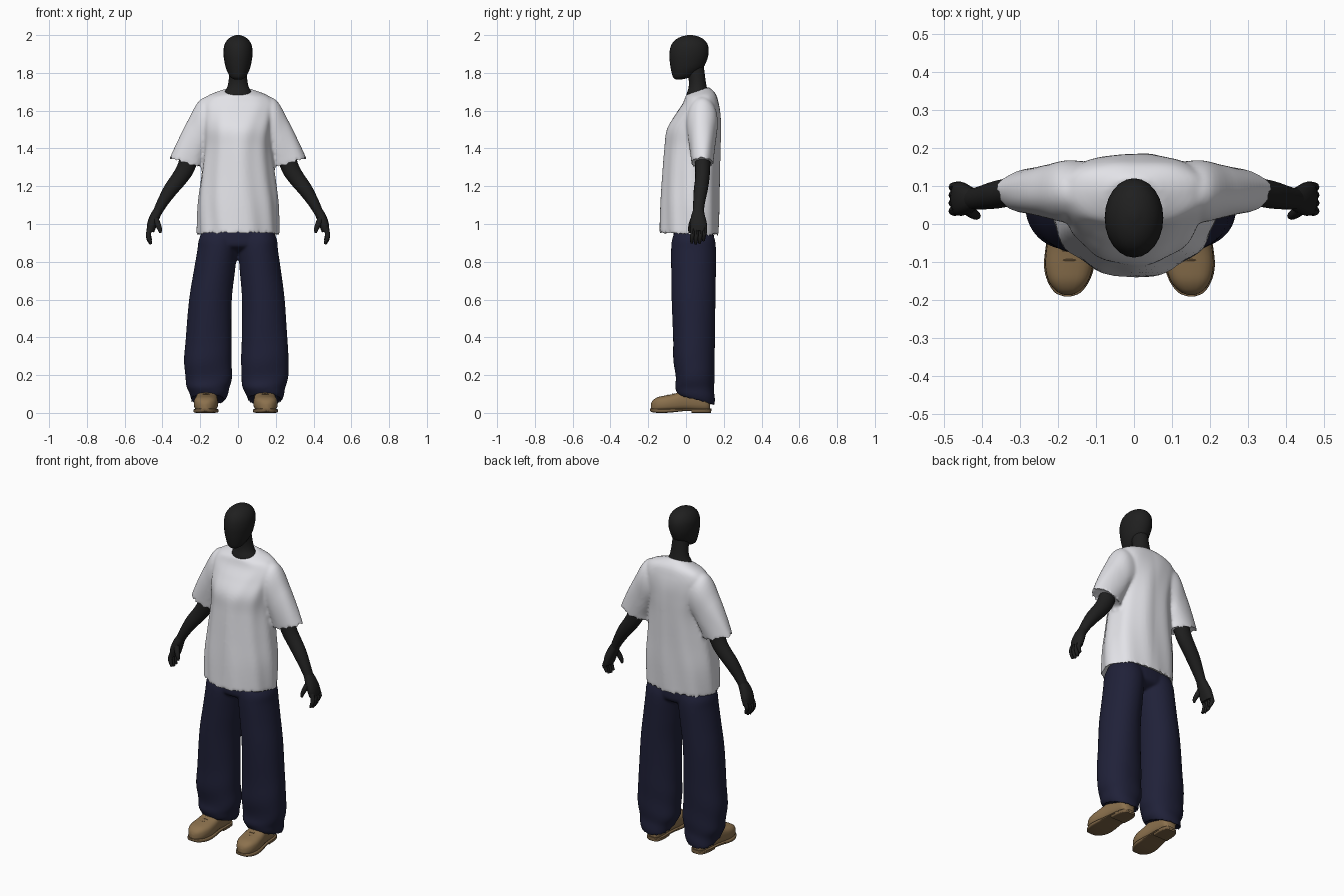
import bpy, bmesh, math
from mathutils import Vector

if "Cube" in bpy.data.objects:
    bpy.data.objects.remove(bpy.data.objects["Cube"])


def material(name, rgb):
    m = bpy.data.materials.new(name)
    m.diffuse_color = (*rgb, 1)
    m.use_nodes = True
    m.node_tree.nodes["Principled BSDF"].inputs["Base Color"].default_value = m.diffuse_color
    return m


BLACK = material("matte_black", (0.014, 0.014, 0.014))
WHITE = material("cotton_white", (0.77, 0.77, 0.81))
NAVY = material("navy_cloth", (0.014, 0.015, 0.040))
TAN = material("tan_leather", (0.26, 0.165, 0.075))
SOLE = material("brown_sole", (0.19, 0.12, 0.056))


def spline(a, b, c, d, t):
    return [0.5 * (2 * q + (r - p) * t + (2 * p - 5 * q + 4 * r - s) * t * t
                   + (3 * q - p - 3 * r + s) * t ** 3) for p, q, r, s in zip(a, b, c, d)]


def shade(ob, angle=50):
    bpy.ops.object.select_all(action='DESELECT')
    ob.select_set(True)
    bpy.context.view_layer.objects.active = ob
    bpy.ops.object.shade_smooth_by_angle(angle=math.radians(angle))


def loft(name, mat, rings, n=24, steps=4, lips=(False, False), fold=None):
    """Skin superellipse rings: (centre, axis A, axis B, exponent)."""
    keys = [[*c, *a, *b, e] for c, a, b, e in rings]
    k = [keys[0]] + keys + [keys[-1]]
    rows = [spline(*k[i:i + 4], s / steps) for i in range(len(keys) - 1) for s in range(steps)]
    rows.append(keys[-1])

    # turned-in hems
    def lip(row, nxt):
        d = (Vector(nxt[:3]) - Vector(row[:3])).normalized() * 0.02
        return [*(Vector(row[:3]) + d), *(v * 0.94 for v in row[3:9]), row[9]]
    total = len(rows) - 1
    tagged = [(r, i / total) for i, r in enumerate(rows)]
    if lips[0]:
        tagged.insert(0, (lip(rows[0], rows[1]), 0))
    if lips[1]:
        tagged.append((lip(rows[-1], rows[-2]), 1))

    bm = bmesh.new()
    grid = []
    for r, t in tagged:
        c, a, b, e = Vector(r[:3]), Vector(r[3:6]), Vector(r[6:9]), 2 / r[9]
        loop = []
        for j in range(n):
            w = 2 * math.pi * j / n
            cx, sy = math.cos(w), math.sin(w)
            f = fold(t, w) if fold else 1
            loop.append(bm.verts.new(c + a * (math.copysign(abs(cx) ** e, cx) * f)
                                     + b * (math.copysign(abs(sy) ** e, sy) * f)))
        grid.append(loop)
    for lo, hi in zip(grid, grid[1:]):
        for j in range(n):
            bm.faces.new((lo[j], lo[(j + 1) % n], hi[(j + 1) % n], hi[j]))
    bm.faces.new(grid[0])
    bm.faces.new(grid[-1])
    bmesh.ops.recalc_face_normals(bm, faces=bm.faces)
    me = bpy.data.meshes.new(name)
    bm.to_mesh(me)
    bm.free()
    ob = bpy.data.objects.new(name, me)
    bpy.context.collection.objects.link(ob)
    me.materials.append(mat)
    shade(ob)
    return ob


def sew(name, parts, voxel):
    """Fuse overlapping cloth parts into one softened garment."""
    bpy.ops.object.select_all(action='DESELECT')
    for p in parts:
        p.select_set(True)
    bpy.context.view_layer.objects.active = parts[0]
    bpy.ops.object.join()
    ob = bpy.context.view_layer.objects.active
    ob.name = name
    rm = ob.modifiers.new("fuse", 'REMESH')
    rm.mode, rm.voxel_size = 'VOXEL', voxel
    sm = ob.modifiers.new("soften", 'SMOOTH')
    sm.factor, sm.iterations = 0.5, 5
    for m in ("fuse", "soften"):
        bpy.ops.object.modifier_apply(modifier=m)
    shade(ob, 60)


def level(z, x0, x1, y0, y1, tilt=0, e=2):
    """Horizontal ring from its bounds; tilt raises the back."""
    return (((x0 + x1) / 2, (y0 + y1) / 2, z), ((x1 - x0) / 2, 0, 0), (0, (y1 - y0) / 2, tilt), e)


def limb(name, mat, pts, n=12, steps=3, e=2):
    """Tube along points (x, y, z, in-plane radius, depth radius)."""
    rings = []
    for i, p in enumerate(pts):
        a, b = pts[max(i - 1, 0)], pts[min(i + 1, len(pts) - 1)]
        d = Vector((b[0] - a[0], 0, b[2] - a[2])).normalized()
        rings.append((p[:3], (-d.z * p[3], 0, d.x * p[3]), (0, p[4], 0), e))
    return loft(name, mat, rings, n, steps)


# Head and neck
loft("head", BLACK, [level(z, -w, w, f, b) for z, w, f, b in (
    (1.766, .020, -.056, -.02), (1.780, .042, -.070, .03), (1.82, .062, -.080, .085),
    (1.86, .072, -.086, .108), (1.90, .077, -.088, .119), (1.94, .074, -.081, .118),
    (1.97, .060, -.062, .102), (1.99, .037, -.030, .072), (2.0, .010, .01, .035))])
loft("neck", BLACK, [level(z, -w, w, f, b) for z, w, f, b in (
    (1.65, .085, .000, .120), (1.69, .075, .004, .118), (1.725, .057, .014, .110),
    (1.765, .049, .014, .103), (1.83, .045, -.005, .095))])


# Shirt body: broad back, front tapering to the middle, vertical drape folds
def drape(t, w):
    bow = abs(math.sin(2 * w)) * (.05 if math.sin(w) > 0 else -.07 * (1 - t))
    wave = .022 * (1 - t) ** .7 * math.sin(9 * w + 2 * math.sin(5 * t))
    return 1 + (bow + wave) * min(1, (1 - t) * 6)


shirt = [loft("shirt_body", WHITE, [level(z, -w, w, f, b, t, e) for z, w, f, b, t, e in (
    (.938, .215, -.145, .168, -.004, 2.15), (1.10, .212, -.137, .174, 0, 2.15),
    (1.25, .195, -.126, .177, 0, 2.1), (1.40, .178, -.114, .181, 0, 2.1),
    (1.50, .180, -.102, .183, 0, 2.2), (1.58, .186, -.057, .181, 0, 2.3),
    (1.64, .190, -.019, .171, .004, 2.3), (1.680, .155, -.005, .155, .012, 2.2),
    (1.704, .079, .000, .121, .021, 2))],
    n=64, steps=5, lips=(True, False), fold=drape)]

# Shared waist of the trousers
trousers = [loft("trouser_seat", NAVY, [level(z, -w, w, f, b, 0, 2.2) for z, w, f, b in (
    (.850, .07, .0, .09), (.880, .185, -.062, .142), (.93, .198, -.068, .148),
    (.99, .185, -.062, .140))], n=40)]

for s, side in ((-1, "left"), (1, "right")):
    # Sleeve, given by outer and inner edge points
    rings = []
    for xo, zo, xi, zi, d in ((.10, 1.680, .10, 1.43, .074), (.197, 1.660, .145, 1.40, .082),
                              (.265, 1.55, .162, 1.36, .073), (.321, 1.44, .178, 1.322, .064),
                              (.366, 1.338, .188, 1.284, .057)):
        rings.append(((s * (xo + xi) / 2, .086, (zo + zi) / 2),
                      (s * (xo - xi) / 2, 0, (zo - zi) / 2), (0, d, 0), 2.1))
    shirt.append(loft("sleeve_" + side, WHITE, rings, n=36, steps=5, lips=(False, True),
                      fold=lambda t, w: 1 + .02 * math.sin(5 * w + 7 * t) * t))

    # Arm and hand
    limb("arm_" + side, BLACK, [(s * x, y, z, a, b) for x, y, z, a, b in (
        (.235, .088, 1.42, .05, .045), (.275, .088, 1.30, .047, .040),
        (.312, .086, 1.24, .043, .038), (.358, .078, 1.18, .038, .037),
        (.402, .069, 1.11, .029, .031), (.428, .065, 1.06, .024, .028))], n=16)
    limb("palm_" + side, BLACK, [(s * x, y, z, a, b) for x, y, z, a, b in (
        (.418, .066, 1.08, .022, .026), (.437, .064, 1.045, .026, .036),
        (.455, .066, 1.00, .026, .045), (.464, .068, .960, .020, .042))], n=16, e=2.3)
    for i in range(4):
        y = .037 + .021 * i
        drop = (.006, .0, .004, .018)[i]
        limb("finger_%d_%s" % (i + 1, side), BLACK, [
            (s * .461, y, .985, .014, .012), (s * .474, y - .002, .950, .0135, .0118),
            (s * .472, y - .005, .920 + drop, .012, .0108),
            (s * .461, y - .007, .893 + drop, .007, .007)], n=8)
    limb("thumb_" + side, BLACK, [
        (s * .437, .040, 1.03, .016, .016), (s * .425, .028, 1.0, .015, .014),
        (s * .414, .022, .972, .012, .011), (s * .411, .020, .952, .006, .006)], n=8)

    # Wide trouser leg, bunching over the shoe
    def bunch(t, w):
        low = max(0, (t - .5) / .5)
        return (1 + .035 * low * math.sin(34 * t + 1.8 * math.cos(w - .6))
                + .012 * math.sin(4 * w + 5 * t) * min(1, 3 * t))
    rings = []
    for z, xi, xo, f, b, t in (
            (.960, .01, .188, -.058, .138, 0), (.915, .002, .207, -.074, .153, 0),
            (.86, .004, .213, -.078, .158, 0),
            (.75, .014, .230, -.077, .157, 0), (.60, .028, .252, -.075, .155, 0),
            (.40, .028, .268, -.068, .152, 0), (.27, .025, .277, -.066, .152, 0),
            (.17, .026, .270, -.054, .150, -.004), (.110, .042, .254, -.058, .152, -.014),
            (.062, .064, .240, -.038, .150, -.026)):
        x0, x1 = sorted((s * xi, s * xo))
        k = -.008 * min(1, (.96 - z) / .5)
        rings.append(level(z, x0 + k, x1 + k, f, b, t, 2.1))
    trousers.append(loft("trouser_leg_" + side, NAVY, rings, n=40, steps=6,
                         lips=(False, True), fold=bunch))

    # Shoe: leather upper, sole, heel block and laces
    def sx(y):
        return -.012 + s * (.153 - .05 * y)

    def shoe(name, mat, rows, e):
        loft(name + side, mat, [((sx(y), y, (lo + hi) / 2), (w, 0, 0), (0, 0, (hi - lo) / 2), e)
                                for y, w, lo, hi in rows], n=24)
    shoe("shoe_upper_", TAN, (
        (-.186, .010, .010, .046), (-.176, .031, .008, .066), (-.15, .052, .006, .083),
        (-.11, .063, .006, .092), (-.06, .062, .008, .102), (.0, .055, .011, .122),
        (.06, .050, .008, .128), (.11, .044, .008, .118), (.128, .026, .01, .095)), 2.8)
    shoe("shoe_sole_", SOLE, (
        (-.190, .010, .010, .024), (-.180, .034, .004, .023), (-.15, .055, .0, .022),
        (-.11, .066, .0, .022), (-.06, .064, .004, .022), (.0, .056, .010, .022),
        (.08, .051, .010, .022), (.12, .040, .010, .022), (.134, .022, .010, .022)), 5)
    shoe("shoe_heel_", SOLE, (
        (.030, .050, .0, .020), (.08, .050, .0, .020), (.12, .040, .0, .020),
        (.133, .022, .0, .020)), 6)
    for i in range(3):
        y, z = -.095 + .025 * i, .093 + .006 * i
        limb("lace_%d_%s" % (i + 1, side), SOLE, [
            (sx(y) + d, y, z - 9 * d * d, .004, .004) for d in (-.03, -.015, 0, .015, .03)], n=6)

sew("shirt", shirt, .008)
sew("trousers", trousers, .007)
